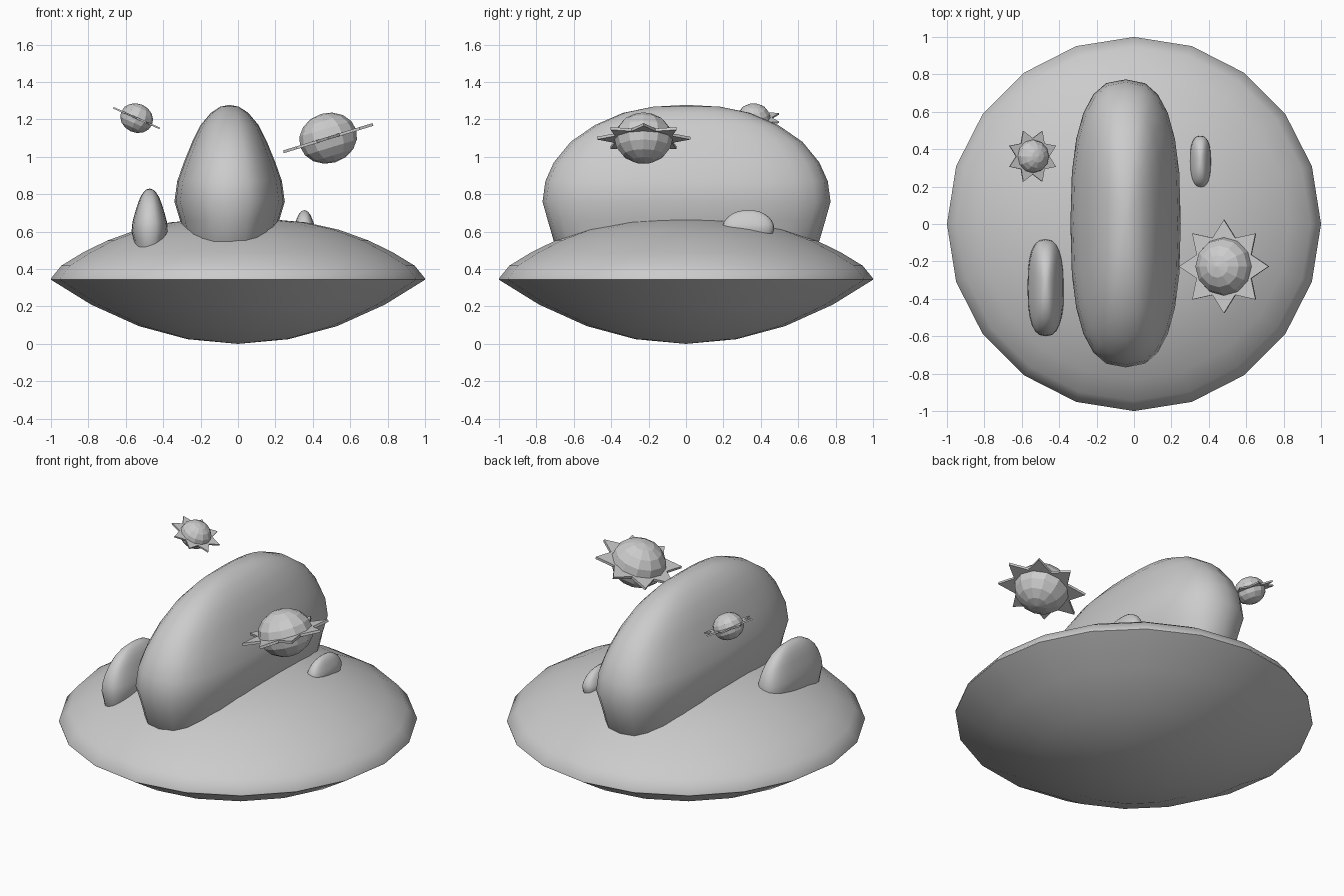
import bpy, bmesh
from math import cos, sin, pi, radians, copysign

if "Cube" in bpy.data.objects:
    bpy.data.objects.remove(bpy.data.objects["Cube"])


def finish(name, bm, smooth):
    bmesh.ops.remove_doubles(bm, verts=bm.verts, dist=1e-5)
    bmesh.ops.recalc_face_normals(bm, faces=bm.faces)
    me = bpy.data.meshes.new(name)
    bm.to_mesh(me)
    bm.free()
    ob = bpy.data.objects.new(name, me)
    bpy.context.collection.objects.link(ob)
    if smooth:
        bpy.context.view_layer.objects.active = ob
        ob.select_set(True)
        bpy.ops.object.shade_smooth_by_angle(angle=radians(40))
        ob.select_set(False)
    return ob


def loft(name, levels, n, power):
    """Stack super-elliptical rings (z, half_x, half_y); zero size closes to a point."""
    bm = bmesh.new()
    e = 2 / power
    rings = []
    for z, hx, hy in levels:
        ring = []
        for i in range(n):
            c, s = cos(2 * pi * i / n), sin(2 * pi * i / n)
            if power != 2:
                c, s = copysign(abs(c) ** e, c), copysign(abs(s) ** e, s)
            ring.append(bm.verts.new((hx * c, hy * s, z)))
        rings.append(ring)
    for a, b in zip(rings, rings[1:]):
        for i in range(n):
            j = (i + 1) % n
            bm.faces.new((a[i], a[j], b[j], b[i]))
    if levels[0][1] > 0:
        bm.faces.new(rings[0][::-1])
    return finish(name, bm, True)


# Lens-shaped base disc
disc = [(0.0, 0), (0.025, .27), (0.095, .53), (0.21, .785), (0.343, 1), (0.35, 1),
        (0.418, .945), (0.488, .83), (0.552, .70), (0.61, .54), (0.65, .36),
        (0.666, .18), (0.67, 0)]
loft("base_disc", [(z, r, r) for z, r in disc], 20, 2)

# Rounded egg-section mounds, one shape at three sizes
mound = [(.45, .22, .62), (.55, .245, .71), (.66, .265, .742), (.76, .295, .77),
         (.87, .28, .755), (.97, .245, .71), (1.08, .20, .62), (1.17, .155, .49),
         (1.235, .10, .34), (1.268, .05, .18), (1.278, 0, 0)]
for name, loc, scale in (
        ("large_mound", (-.045, .003, 0), (1, 1, 1)),
        ("left_mound", (-.472, -.34, .268), (.33, .338, .44)),
        ("right_mound", (.355, .333, .472), (.19, .18, .19))):
    lv = [(z * scale[2], x * scale[0], y * scale[1]) for z, x, y in mound]
    loft(name, lv, 24, 2.6).location = loc


# Floating balls, each with a tilted eight-pointed star ring
def ball_with_star(name, loc, radius, star_r, tilt, spin):
    bm = bmesh.new()
    bmesh.ops.create_uvsphere(bm, u_segments=12, v_segments=8, radius=radius)
    bmesh.ops.scale(bm, vec=(1, 1, .86), verts=bm.verts)
    ball = finish(name + "_ball", bm, False)

    bm = bmesh.new()
    pts = []
    for i in range(16):
        r = star_r if i % 2 == 0 else star_r * .66
        a = pi * i / 8 + spin
        pts.append((r * cos(a), r * sin(a)))
    h = star_r * .03
    low = [bm.verts.new((x, y, -h)) for x, y in pts]
    top = [bm.verts.new((x, y, h)) for x, y in pts]
    bm.faces.new(low[::-1])
    bm.faces.new(top)
    for i in range(16):
        j = (i + 1) % 16
        bm.faces.new((low[i], low[j], top[j], top[i]))
    star = finish(name + "_star_ring", bm, False)
    for ob in (ball, star):
        ob.location = loc
        ob.rotation_euler = (0, radians(tilt), 0)


ball_with_star("large", (.482, -.227, 1.10), .157, .25, -17, 0)
ball_with_star("small", (-.542, .362, 1.207), .09, .147, 24, pi / 8)
